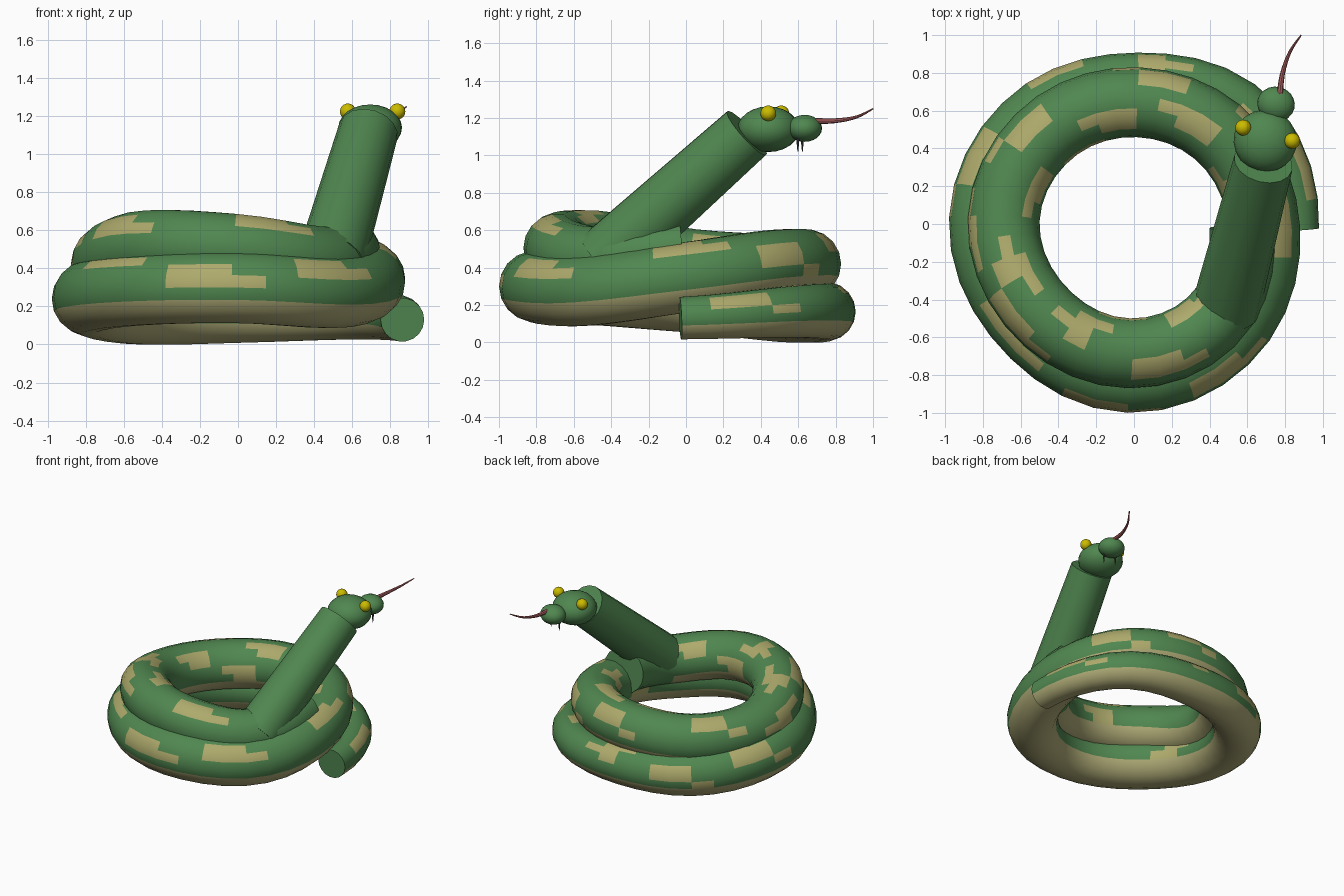
import bpy, bmesh, random
from math import sin, cos, pi, radians
from mathutils import Vector

if "Cube" in bpy.data.objects:
    bpy.data.objects.remove(bpy.data.objects["Cube"])

random.seed(5)


def material(name, rgb):
    m = bpy.data.materials.new(name)
    m.diffuse_color = (*rgb, 1)
    m.use_nodes = True
    m.node_tree.nodes["Principled BSDF"].inputs["Base Color"].default_value = m.diffuse_color
    return m


GREEN = material("scale_green", (0.08, 0.24, 0.08))
TAN = material("pattern_tan", (0.42, 0.40, 0.15))
BELLY = material("belly_olive", (0.42, 0.40, 0.18))
YELLOW = material("eye_yellow", (0.6, 0.5, 0.0))
RED = material("tongue_red", (0.42, 0.12, 0.12))
DARK = material("fang_dark", (0.05, 0.05, 0.04))


def make_object(name, bm, mats):
    bmesh.ops.recalc_face_normals(bm, faces=bm.faces[:])
    mesh = bpy.data.meshes.new(name)
    bm.to_mesh(mesh)
    bm.free()
    for m in mats:
        mesh.materials.append(m)
    ob = bpy.data.objects.new(name, mesh)
    bpy.context.collection.objects.link(ob)
    smooth(ob)
    return ob


def smooth(ob):
    bpy.ops.object.select_all(action='DESELECT')
    ob.select_set(True)
    bpy.context.view_layer.objects.active = ob
    bpy.ops.object.shade_smooth_by_angle(angle=radians(40))


def tube(name, rings, sides, mats, paint=None):
    """Skin a capped tube over (centre, axis_u, axis_v, radius) rings."""
    bm = bmesh.new()
    loops = [[bm.verts.new(c + r * (u * cos(2 * pi * j / sides) + v * sin(2 * pi * j / sides)))
              for j in range(sides)] for c, u, v, r in rings]
    for i in range(len(loops) - 1):
        a, b = loops[i], loops[i + 1]
        for j in range(sides):
            k = (j + 1) % sides
            f = bm.faces.new((a[j], a[k], b[k], b[j]))
            f.material_index = paint(i, j) if paint else 0
    bm.faces.new(loops[0])
    bm.faces.new(loops[-1])
    return make_object(name, bm, mats)


def path_rings(points, radii):
    rings = []
    for i, p in enumerate(points):
        t = (points[min(i + 1, len(points) - 1)] - points[max(i - 1, 0)]).normalized()
        u = t.cross(Vector((0, 0, 1))).normalized()
        rings.append((p, u, u.cross(t), radii[i]))
    return rings


def spline(keys, t):
    """Catmull-Rom through evenly spaced tuples."""
    n = len(keys) - 1
    i = min(int(t), n - 1)
    f = t - i
    p = [Vector(keys[max(0, min(n, i + k))]) for k in (-1, 0, 1, 2)]
    return 0.5 * (2 * p[1] + (p[2] - p[0]) * f + (2 * p[0] - 5 * p[1] + 4 * p[2] - p[3]) * f * f
                  + (3 * p[1] - p[0] - 3 * p[2] + p[3]) * f ** 3)


# Coil: path radius, height and body radius at every eighth turn from the tail
KEYS = [(0.865, 0.13, 0.115), (0.845, 0.165, 0.14), (0.75, 0.165, 0.158), (0.765, 0.176, 0.178),
        (0.79, 0.24, 0.19), (0.775, 0.285, 0.19), (0.81, 0.30, 0.19), (0.765, 0.275, 0.19),
        (0.69, 0.345, 0.19), (0.66, 0.415, 0.187), (0.645, 0.42, 0.185), (0.665, 0.395, 0.188),
        (0.69, 0.42, 0.19), (0.68, 0.515, 0.19), (0.685, 0.505, 0.185), (0.655, 0.44, 0.18),
        (0.575, 0.485, 0.175)]
N, SIDES = 72, 18
points, radii = [], []
for i in range(N + 1):
    R, z, r = spline(KEYS, 16 * i / N)
    a = radians(-2 + 720 * i / N)
    points.append(Vector((R * cos(a), R * sin(a), z)))
    radii.append(r)

# Stepped patches alternating across the back
BLOCKS = (((0, 0), (1, 0), (0, 1), (1, 1), (2, 0)),
          ((0, 0), (1, 0), (1, 1), (2, 1), (1, -1)),
          ((0, 0), (0, 1), (1, 1), (1, 0), (2, -1)))
ROW = (1, 5, 8, 2, 6, 0, 4)
spots = set()
for n, i in enumerate(range(1, N - 6, 2)):
    spots |= {(i + di, (ROW[n % 7] + dj) % SIDES) for di, dj in random.choice(BLOCKS)}


def coil_paint(i, j):
    angle = 360 * (j + 0.5) / SIDES
    if i > N - 5:
        return 0
    if 202 < angle < 338:
        return 2
    return 1 if (i, j) in spots else 0


tube("coiled_body", path_rings(points, radii), SIDES, [GREEN, TAN, BELLY], coil_paint)

# Raised neck
tube("neck", path_rings([Vector((0.487, -0.44, 0.435)), Vector((0.685, 0.325, 1.12))],
                        [0.18, 0.158]), 16, [GREEN])


def ball(name, loc, scale, mat):
    bm = bmesh.new()
    bmesh.ops.create_uvsphere(bm, u_segments=20, v_segments=12, radius=1)
    bmesh.ops.scale(bm, vec=scale, verts=bm.verts)
    ob = make_object(name, bm, [mat])
    ob.location = loc
    ob.rotation_euler.z = radians(-15)


# Head, snout and eyes
ball("head", (0.695, 0.44, 1.14), (0.168, 0.165, 0.122), GREEN)
ball("snout", (0.752, 0.635, 1.145), (0.10, 0.092, 0.072), GREEN)
for side in (-1, 1):
    ball("eye", (0.708 + side * 0.13, 0.475 - side * 0.035, 1.225), (0.042, 0.042, 0.042), YELLOW)

    # Fangs
    x, y = 0.75 + side * 0.045, 0.61 - side * 0.012
    bm = bmesh.new()
    bmesh.ops.create_cone(bm, cap_ends=True, segments=8, radius1=0.002, radius2=0.01, depth=0.08)
    make_object("fang", bm, [DARK]).location = (x, y, 1.06)

# Tongue curving up to a thin tip
TONGUE = [(0.77, 0.66, 1.185), (0.785, 0.79, 1.185), (0.825, 0.91, 1.205), (0.885, 1.0, 1.25)]
samples = [spline(TONGUE, 3 * i / 12) for i in range(13)]
tube("tongue", path_rings(samples, [0.018 - 0.0012 * i for i in range(13)]), 8, [RED])
